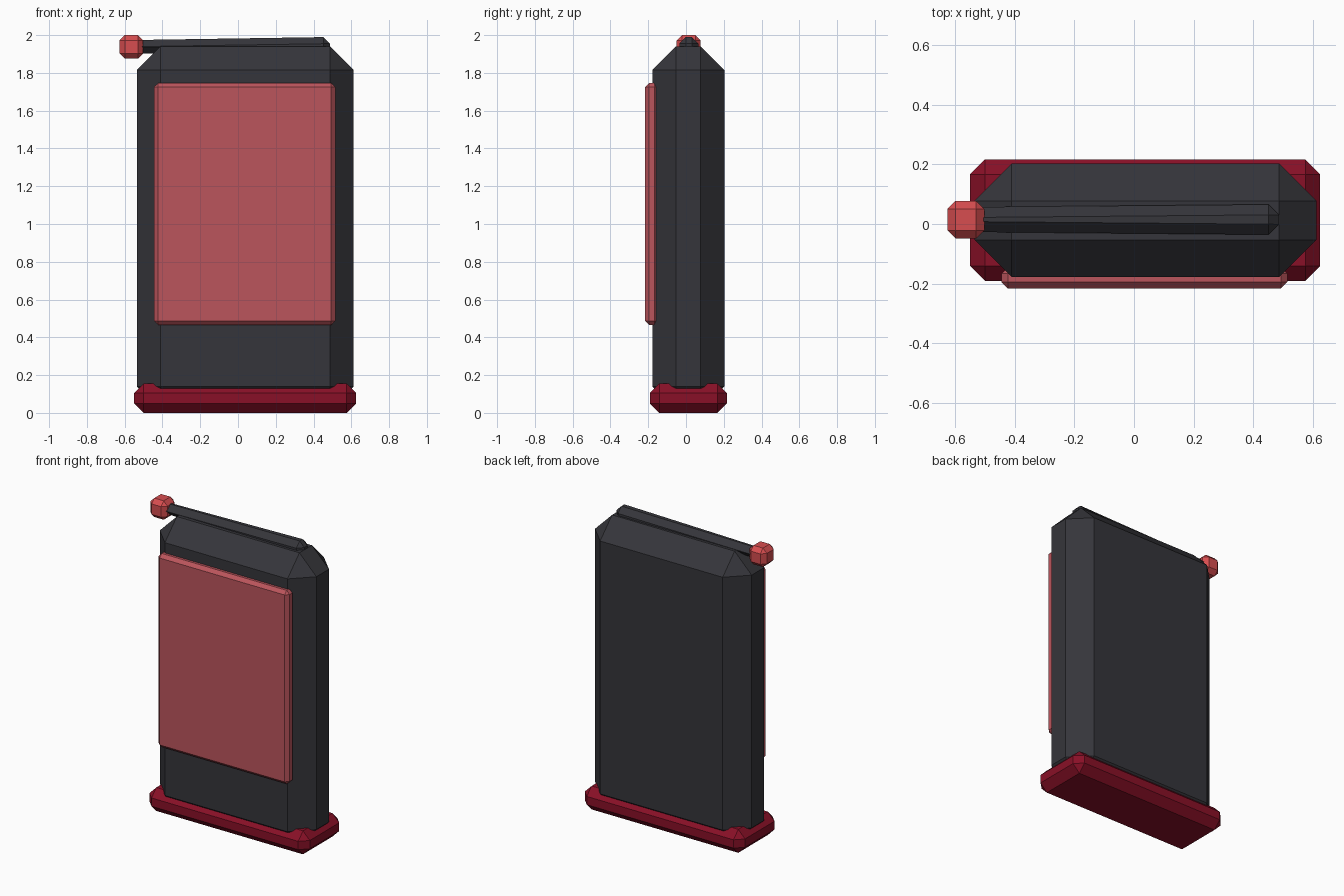
import bpy, bmesh

if "Cube" in bpy.data.objects:
    bpy.data.objects.remove(bpy.data.objects["Cube"])


def material(name, r, g, b):
    m = bpy.data.materials.new(name)
    m.diffuse_color = (r, g, b, 1)
    m.use_nodes = True
    m.node_tree.nodes["Principled BSDF"].inputs["Base Color"].default_value = m.diffuse_color
    return m


charcoal = material("charcoal", 0.036, 0.036, 0.043)
dark_red = material("dark red", 0.25, 0.005, 0.02)
coral = material("coral red", 0.68, 0.075, 0.08)
rose = material("rose panel", 0.50, 0.09, 0.107)


def bevel_box(name, lo, hi, bevel, mat, taper=None):
    """Box from lo to hi with one-segment bevels; taper=(y, z) scales the left end."""
    bm = bmesh.new()
    bmesh.ops.create_cube(bm, size=1)
    mid = [(a + b) / 2 for a, b in zip(lo, hi)]
    for v in bm.verts:
        left = v.co.x < 0
        for i in range(3):
            s = taper[i - 1] if taper and left and i > 0 else 1
            v.co[i] = mid[i] + v.co[i] * (hi[i] - lo[i]) * s
    bmesh.ops.bevel(bm, geom=bm.edges[:], offset=bevel, segments=1,
                    affect='EDGES', profile=0.5)
    bmesh.ops.recalc_face_normals(bm, faces=bm.faces[:])
    me = bpy.data.meshes.new(name)
    bm.to_mesh(me)
    bm.free()
    me.materials.append(mat)
    ob = bpy.data.objects.new(name, me)
    bpy.context.collection.objects.link(ob)
    return ob


# Main case and its foot
bevel_box("case", (-0.536, -0.178, 0.015), (0.612, 0.203, 1.94), 0.125, charcoal)
bevel_box("base", (-0.55, -0.191, 0), (0.625, 0.217, 0.155), 0.05, dark_red)
# Front panel
bevel_box("front_panel", (-0.445, -0.217, 0.465), (0.515, -0.145, 1.747), 0.022, rose)
# Lever rod along the top with its knob
bevel_box("lever_rod", (-0.56, -0.036, 1.888), (0.487, 0.066, 1.99), 0.035, charcoal,
          taper=(0.82, 0.68))
bevel_box("lever_knob", (-0.627, -0.049, 1.875), (-0.502, 0.078, 2.0), 0.028, coral)
